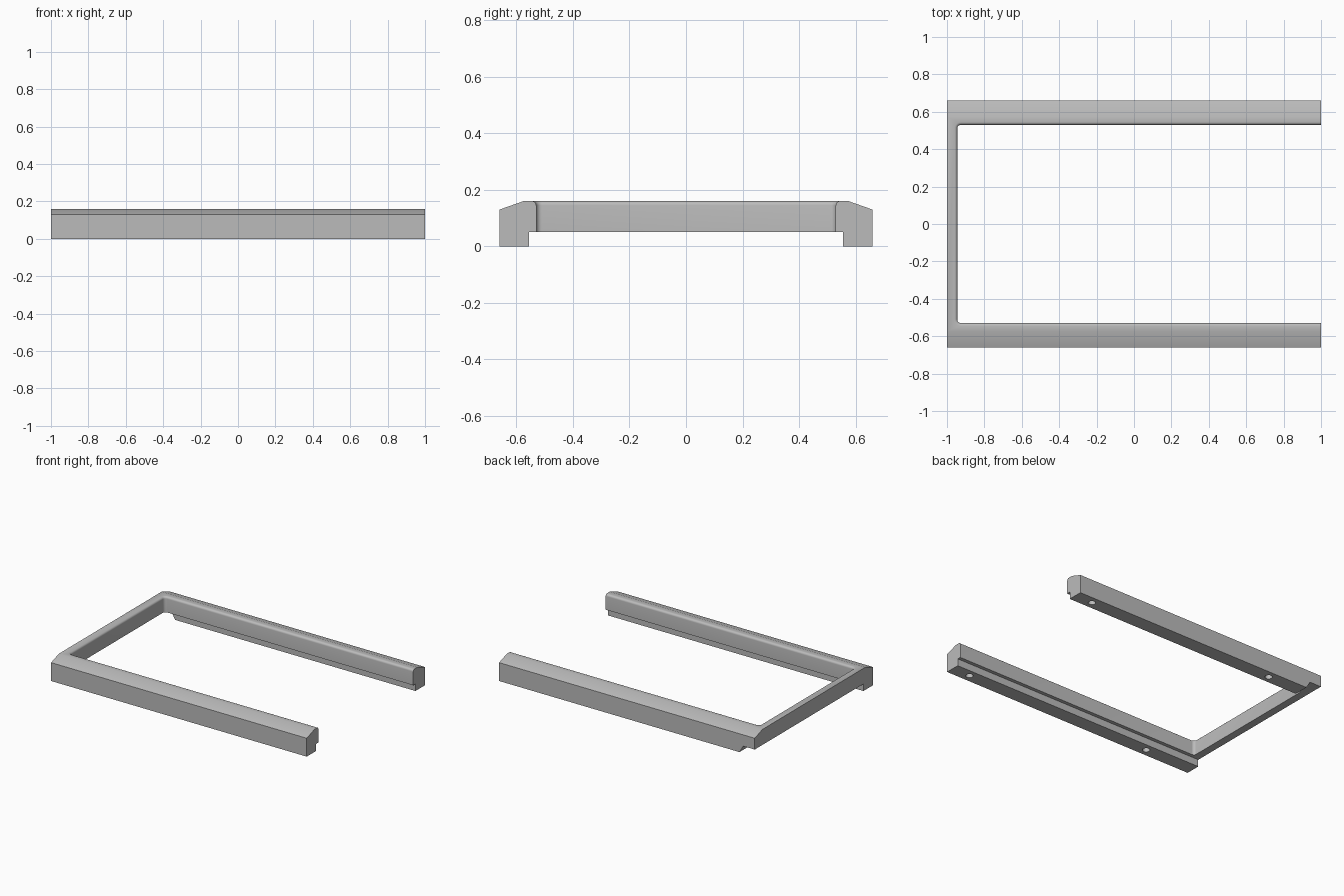
import bpy, bmesh, math
from mathutils import Vector

cube = bpy.data.objects.get("Cube")
if cube:
    bpy.data.objects.remove(cube, do_unlink=True)

grey = bpy.data.materials.new("plain_grey")
grey.use_nodes = True
colour = (0.5, 0.5, 0.5, 1)
grey.diffuse_color = colour
grey.node_tree.nodes["Principled BSDF"].inputs["Base Color"].default_value = colour


def loft(name, loops):
    """Closed solid through a stack of equally sized point loops."""
    bm = bmesh.new()
    rings = [[bm.verts.new(p) for p in loop] for loop in loops]
    n = len(rings[0])
    for a, b in zip(rings, rings[1:]):
        for i in range(n):
            j = (i + 1) % n
            bm.faces.new((a[i], a[j], b[j], b[i]))
    bm.faces.new(rings[0])
    bm.faces.new(rings[-1])
    bmesh.ops.recalc_face_normals(bm, faces=bm.faces)
    mesh = bpy.data.meshes.new(name)
    bm.to_mesh(mesh)
    bm.free()
    mesh.materials.append(grey)
    obj = bpy.data.objects.new(name, mesh)
    bpy.context.collection.objects.link(obj)
    return obj


def cut(target, cutter):
    """Subtract the cutter and discard it."""
    cutter.hide_render = True
    bpy.context.view_layer.objects.active = target
    mod = target.modifiers.new("cut", 'BOOLEAN')
    mod.operation = 'DIFFERENCE'
    mod.solver = 'EXACT'
    mod.object = cutter
    bpy.ops.object.modifier_apply(modifier=mod.name)
    bpy.data.objects.remove(cutter, do_unlink=True)


# Body: mirrored end profile with two feet, extruded lengthwise
half = [(0.555, 0.05), (0.555, 0), (0.66, 0), (0.66, 0.13), (0.575, 0.16)]
profile = half + [(-y, z) for y, z in reversed(half)]
frame = loft("open_frame", [[(x, y, z) for y, z in profile] for x in (-1, 1)])


# Opening: rounded inner corners, rounded top edge, open at one end
def opening_loop(z, grow):
    back, side, r = -0.945 - grow, 0.53 + grow, 0.02 + grow
    pts = [(1.2, -side, z)]
    for sign in (-1, 1):
        arc = [(back + r - r * math.sin(t), sign * (side - r + r * math.cos(t)), z)
               for t in [math.pi / 2 * k / 6 for k in range(7)]]
        pts += arc if sign < 0 else arc[::-1]
    return pts + [(1.2, side, z)]


fillet = 0.015
loops = [opening_loop(-0.1, 0)]
for k in range(5):
    t = math.pi / 2 * k / 5
    loops.append(opening_loop(0.16 - fillet + fillet * math.sin(t),
                              fillet * (1 - math.cos(t))))
loops += [opening_loop(0.16, fillet), opening_loop(0.3, fillet)]
cut(frame, loft("opening_cutter", loops))

# Notch under the rear corner of one rail, with a sloping end
notch = [(-1.1, -0.1), (-0.82, -0.1), (-0.91, 0.05), (-1.1, 0.05)]
cut(frame, loft("notch_cutter", [[(x, y, z) for x, z in notch] for y in (0.54, 0.8)]))

# Screw holes in the undersides of both feet
for x in (0.86, -0.61):
    for y in (-0.607, 0.607):
        ring = [Vector((x + 0.024 * math.cos(a), y + 0.024 * math.sin(a), 0))
                for a in [math.tau * k / 24 for k in range(24)]]
        cut(frame, loft("hole_cutter", [[p + Vector((0, 0, z)) for p in ring]
                                        for z in (-0.05, 0.06)]))

# Smooth the curved edges, keep the corners sharp
bpy.ops.object.select_all(action='DESELECT')
frame.select_set(True)
bpy.context.view_layer.objects.active = frame
bpy.ops.object.shade_smooth_by_angle(angle=math.radians(30))
